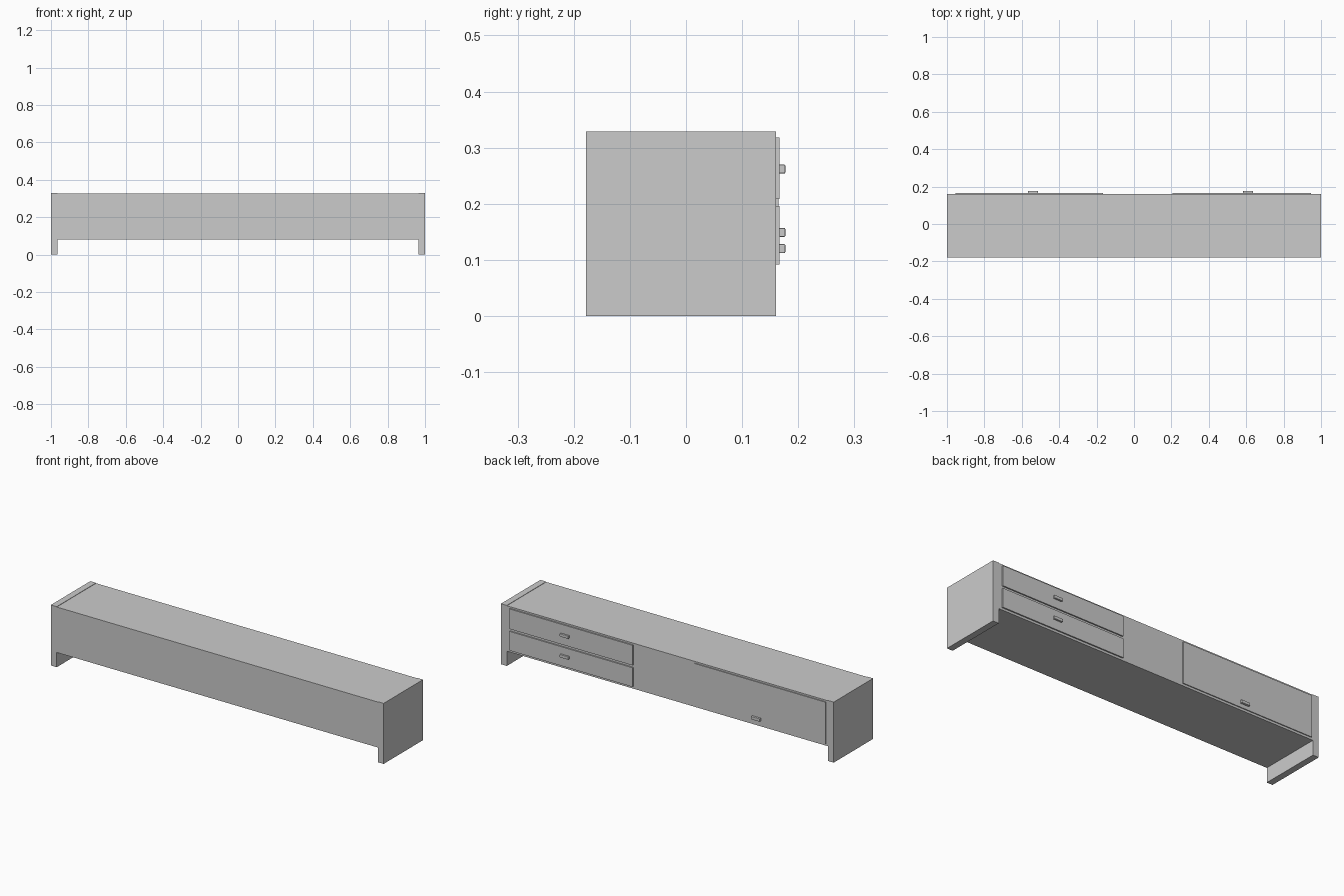
import bpy
import bmesh

if "Cube" in bpy.data.objects:
    bpy.data.objects.remove(bpy.data.objects["Cube"])


def box(name, lo, hi, bevel=0.0):
    """Axis-aligned box between two corners, optionally with rounded edges."""
    bm = bmesh.new()
    bmesh.ops.create_cube(bm, size=1.0)
    for v in bm.verts:
        v.co = [(lo[i] + hi[i]) / 2 + v.co[i] * (hi[i] - lo[i]) for i in range(3)]
    mesh = bpy.data.meshes.new(name)
    bm.to_mesh(mesh)
    bm.free()
    obj = bpy.data.objects.new(name, mesh)
    bpy.context.collection.objects.link(obj)
    if bevel:
        mod = obj.modifiers.new("rounded_edges", "BEVEL")
        mod.width = bevel
        mod.segments = 2
    return obj


BACK, FACE = -0.178, 0.16      # carcass depth range
FRONT, GRIP = 0.167, 0.177     # drawer face and handle depth
TOP = 0.329

# Long cabinet body, a hair lower than the end panels
box("cabinet_body", (-0.965, BACK, 0.08), (0.965, FACE, TOP - 0.002))

# End panels running down to the floor as legs
for side, x0, x1 in (("left", -1.0, -0.965), ("right", 0.965, 1.0)):
    box(side + "_end_panel", (x0, BACK, 0), (x1, FACE, TOP))

# Fronts: name, x range, z range, front depth, handle centre x and z
fronts = (
    ("upper_drawer", 0.205, 0.945, 0.209, 0.318, FRONT, 0.61, 0.262),
    ("lower_drawer", 0.205, 0.945, 0.092, 0.196, FRONT, 0.61, 0.149),
    ("flap_door", -0.955, -0.165, 0.092, 0.318, 0.165, -0.54, 0.120),
)
for name, x0, x1, z0, z1, y, hx, hz in fronts:
    box(name + "_front", (x0, FACE - 0.002, z0), (x1, y, z1))
    # Small rounded bar handle
    box(name + "_handle", (hx - 0.026, y - 0.001, hz - 0.008),
        (hx + 0.026, GRIP, hz + 0.008), bevel=0.002)
